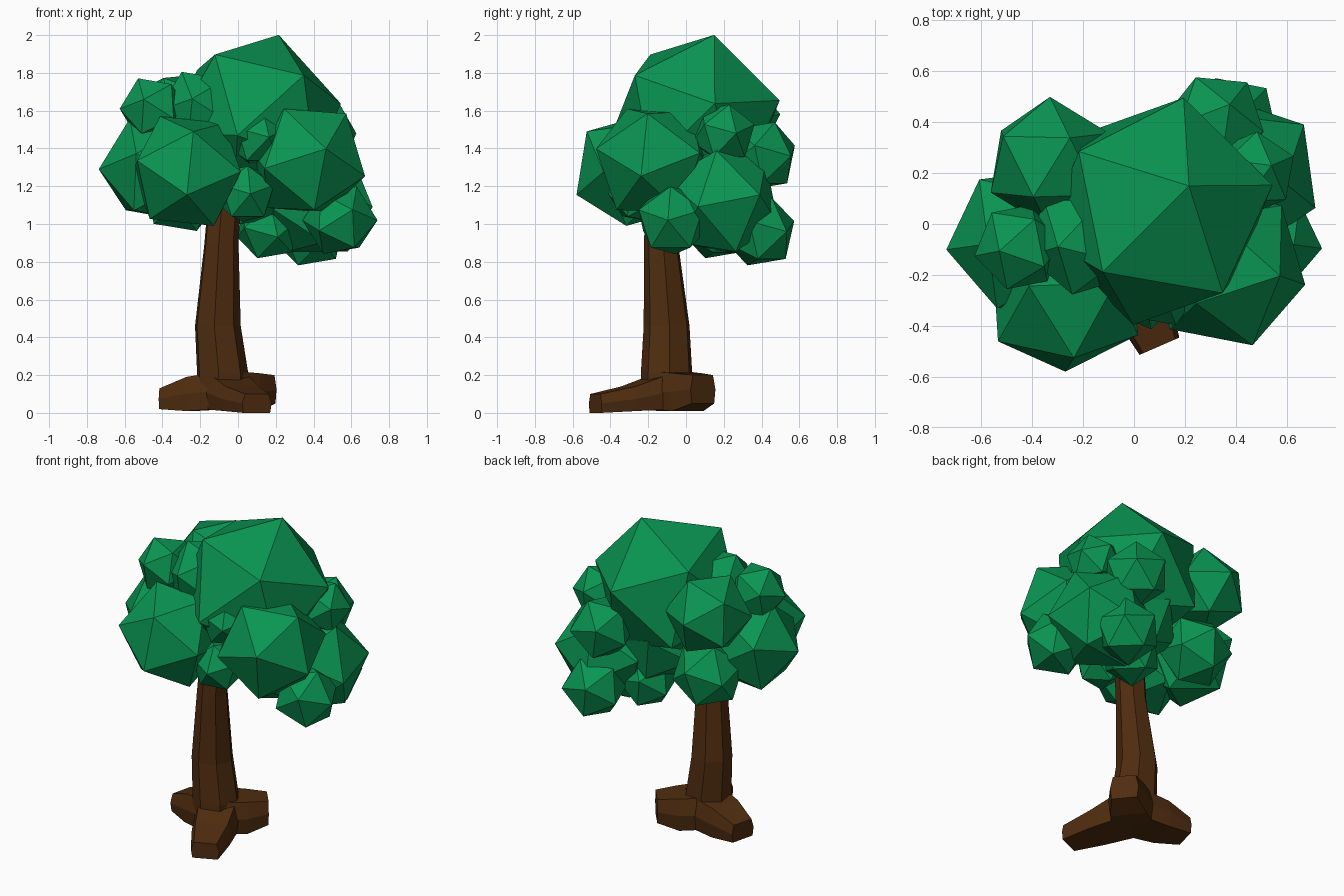
import bpy, bmesh
from math import cos, sin, pi
from mathutils import Vector, Matrix

if "Cube" in bpy.data.objects:
    bpy.data.objects.remove(bpy.data.objects["Cube"])


def material(name, rgb):
    m = bpy.data.materials.new(name)
    m.diffuse_color = (*rgb, 1)
    m.use_nodes = True
    m.node_tree.nodes["Principled BSDF"].inputs["Base Color"].default_value = m.diffuse_color
    return m


LEAF = material("leaf_green", (0.003, 0.3, 0.085))
BARK = material("bark_brown", (0.08, 0.026, 0.005))
UP = Vector((0, 0, 1))


def finish(bm, name, mat):
    bmesh.ops.recalc_face_normals(bm, faces=bm.faces)
    me = bpy.data.meshes.new(name)
    bm.to_mesh(me)
    bm.free()
    me.materials.append(mat)
    bpy.context.collection.objects.link(bpy.data.objects.new(name, me))


def frame(a, b):
    """Orthonormal axes: first along a, second in the plane of a and b."""
    u = a.normalized()
    w = u.cross(b).normalized()
    return Matrix((u, w.cross(u), w)).transposed()


def clump(name, x, y, z, r, corner=None, side=UP):
    """Icosahedron with one corner along 'corner' (default: outward from the
    tree's axis) and a neighbouring corner turned towards 'side'."""
    corner = Vector(corner or (x, y, 0))
    bm = bmesh.new()
    bmesh.ops.create_icosphere(bm, subdivisions=1, radius=r)
    top = max(bm.verts, key=lambda v: v.co.z)
    nb = top.link_edges[0].other_vert(top)
    rot = frame(corner, Vector(side)) @ frame(top.co, nb.co).transposed()
    bm.transform(Matrix.Translation((x, y, z)) @ rot.to_4x4())
    finish(bm, "foliage_" + name, LEAF)


def loft(name, rings):
    """Skin rings of points and cap both ends."""
    bm = bmesh.new()
    loops = [[bm.verts.new(p) for p in ring] for ring in rings]
    n = len(loops[0])
    for a, b in zip(loops, loops[1:]):
        for i in range(n):
            bm.faces.new((a[i], a[(i + 1) % n], b[(i + 1) % n], b[i]))
    bm.faces.new(loops[0])
    bm.faces.new(loops[-1])
    finish(bm, name, BARK)


def trunk_ring(x, y, z, r):
    angles = [2 * pi * i / 7 + 0.1 for i in range(7)]
    return [(x + r * cos(a), y + r * sin(a), z) for a in angles]


# Trunk
loft("trunk", [trunk_ring(-.085, -.1, .03, .14), trunk_ring(-.085, -.1, .21, .14),
               trunk_ring(-.11, -.1, .46, .125), trunk_ring(-.09, -.13, .9, .093),
               trunk_ring(-.06, -.12, 1.3, .09)])


def root(name, x, y, low, high, knee):
    """Tapered six-sided root from the trunk foot to (x, y); knee is its mid height."""
    foot, end = Vector((-.07, -.09)), Vector((x, y))
    d = (end - foot).normalized()
    rings = []
    for t, lo, hi, w in ((0, .02, .22, .14), (.55, .01, knee, .12), (1, low, high, .085)):
        c = foot.lerp(end, t)
        ring = []
        for k, f in ((-.9, 0), (.9, 0), (1, .5), (.8, 1), (-.8, 1), (-1, .5)):
            ring.append((c.x - d.y * w * k, c.y + d.x * w * k, lo + (hi - lo) * f))
        rings.append(ring)
    loft(name, rings)


# Roots
root("root_front", .10, -.48, 0, .10, .14)
root("root_left", -.40, -.01, .02, .13, .19)
root("root_back", .15, .09, .05, .20, .21)

# Large clumps, turned individually
clump("crown", .096, .05, 1.562, .466, (.12, .1, .44), (.44, .1, .07))
clump("front_left", -.27, -.28, 1.28, .325, (0, -.31, -.13), (.27, -.14, 0))
clump("front_right", .36, -.17, 1.335, .33, (.1, -.29, .06), (-.12, -.14, .28))
clump("right", .42, .19, 1.12, .32, (.3, -.13, -.03), (.24, .23, .04))
clump("back_left", -.33, .24, 1.56, .26, (0, .25, .02), (-.21, .09, .17))

# Smaller clumps, corners pointing outward
clump("left", -.44, -.06, 1.29, .3)
clump("left_upper", -.45, -.09, 1.61, .18)
clump("inner_upper", -.2, -.06, 1.6, .23)
clump("back_left_lower", -.3, .2, 1.16, .22)
clump("back_upper", .32, .4, 1.36, .2)
clump("back_lower", .38, .39, .96, .2)
clump("right_lower", .54, -.07, 1.02, .2)
clump("right_upper", .47, .2, 1.48, .17)
clump("front_mid", .1, -.24, 1.46, .17)
clump("front_low", .04, -.25, 1.16, .165)
clump("under", .16, .16, .98, .18)
clump("core", .1, .1, 1.25, .28)
